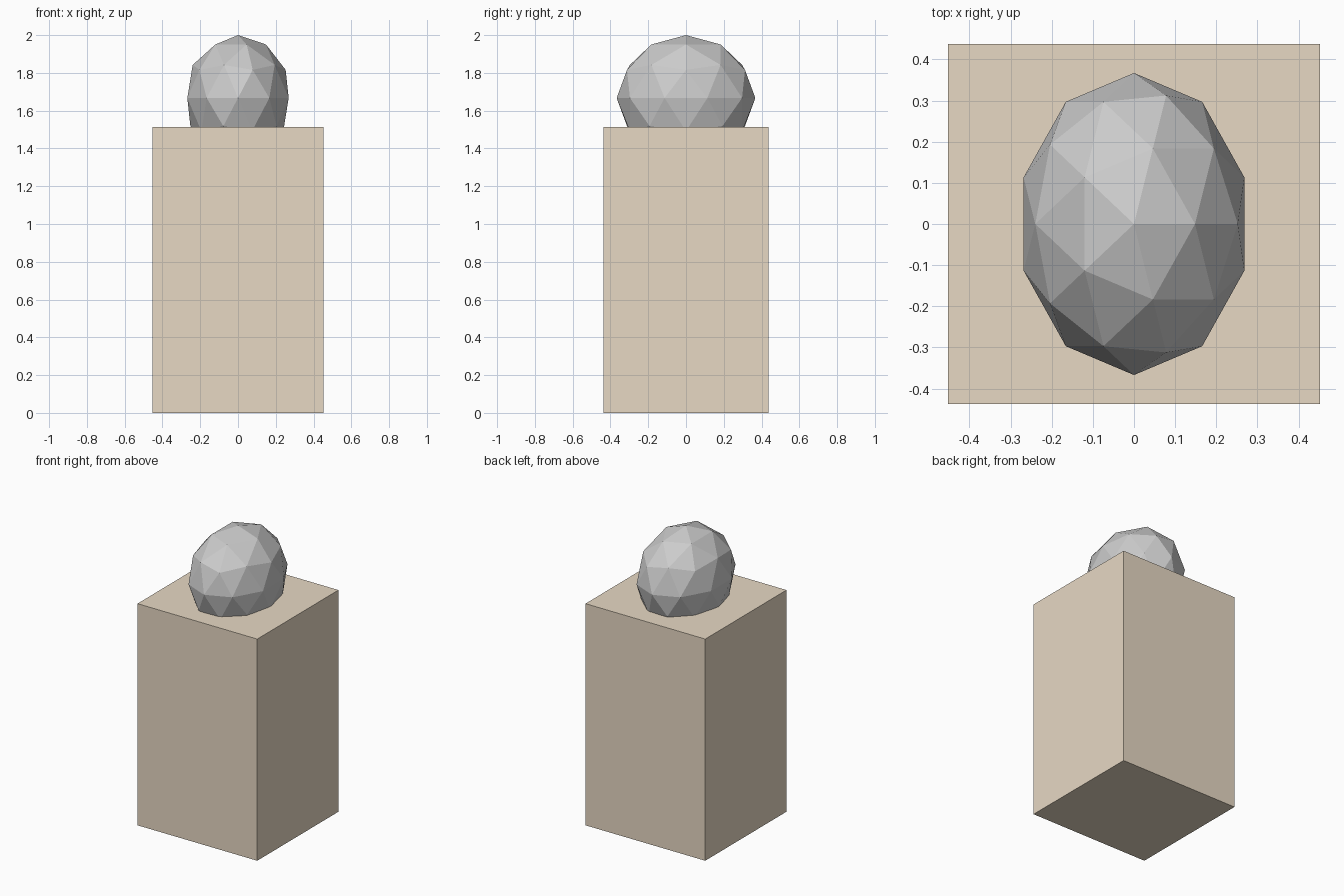
import bpy

if "Cube" in bpy.data.objects:
    bpy.data.objects.remove(bpy.data.objects["Cube"])

# Pedestal block
W, D, H = 0.904, 0.876, 1.513
bpy.ops.mesh.primitive_cube_add(size=1, location=(0, 0, H / 2))
pedestal = bpy.context.object
pedestal.name = "pedestal"
pedestal.scale = (W, D, H)
tan = bpy.data.materials.new("tan")
tan.diffuse_color = (0.8, 0.69, 0.55, 1)
tan.use_nodes = True
tan.node_tree.nodes["Principled BSDF"].inputs["Base Color"].default_value = tan.diffuse_color
pedestal.data.materials.append(tan)

# Faceted stone, partly sunk into the pedestal top
RZ = 0.333
bpy.ops.mesh.primitive_ico_sphere_add(subdivisions=2, radius=1, location=(0, 0, 2 - RZ))
stone = bpy.context.object
stone.name = "stone"
stone.scale = (0.282, 0.367, RZ)
